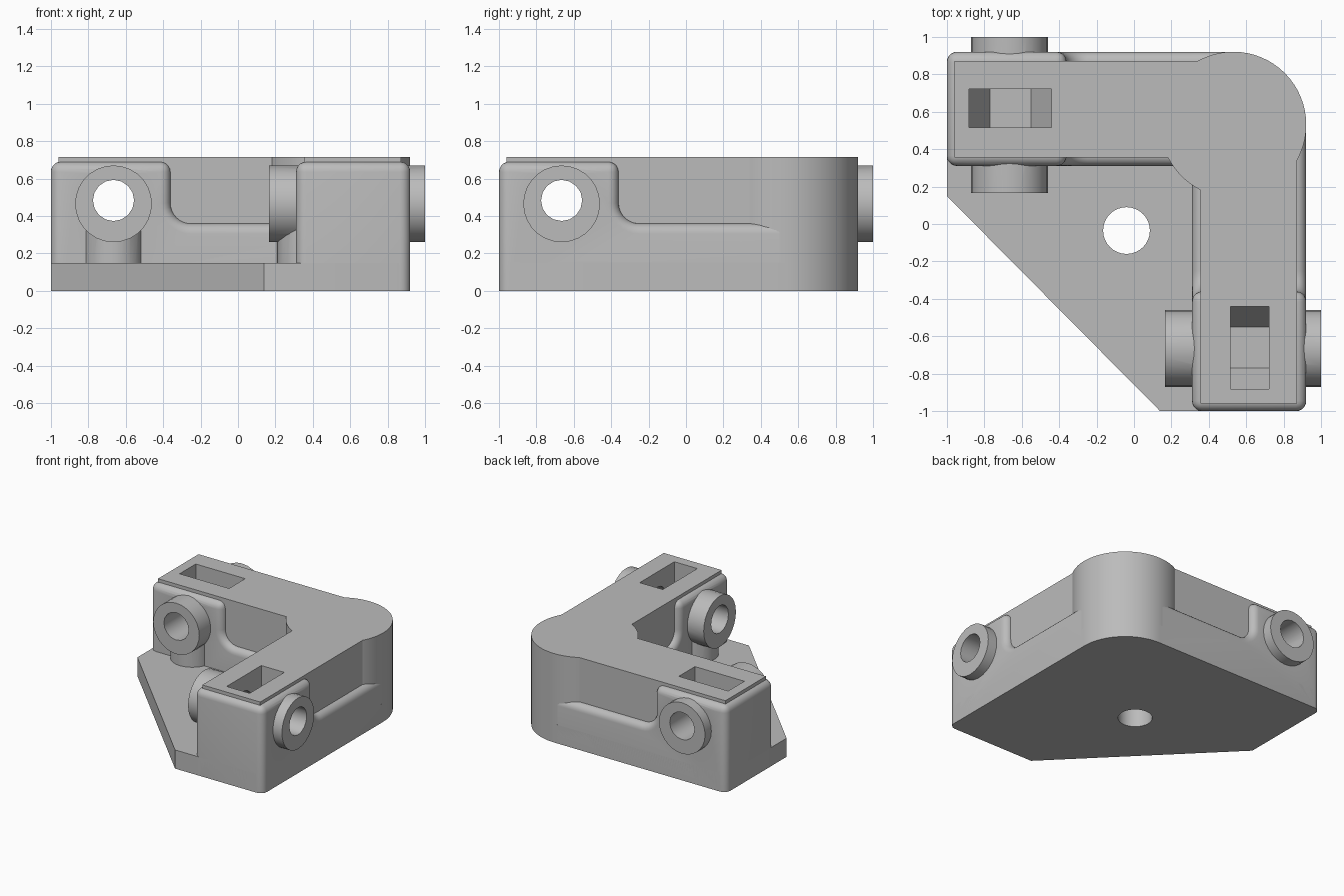
import bpy, bmesh, math
from mathutils import Matrix, Vector

if "Cube" in bpy.data.objects:
    bpy.data.objects.remove(bpy.data.objects["Cube"], do_unlink=True)

GREY = (0.5, 0.5, 0.5, 1.0)
grey = bpy.data.materials.new("plain grey")
grey.use_nodes = True
grey.diffuse_color = GREY
grey.node_tree.nodes["Principled BSDF"].inputs["Base Color"].default_value = GREY


def add_object(name, bm):
    bmesh.ops.recalc_face_normals(bm, faces=bm.faces)
    mesh = bpy.data.meshes.new(name)
    bm.to_mesh(mesh)
    bm.free()
    mesh.materials.append(grey)
    obj = bpy.data.objects.new(name, mesh)
    bpy.context.collection.objects.link(obj)
    return obj


def prism(name, points, start, end, axis="Z", radius=0, rounded=None):
    """Extrude an outline along an axis and round the chosen edges."""
    def place(p, d):
        return (p[0], p[1], d) if axis == "Z" else (p[0], d, p[1])
    bm = bmesh.new()
    low = [bm.verts.new(place(p, start)) for p in points]
    high = [bm.verts.new(place(p, end)) for p in points]
    bm.faces.new(low)
    bm.faces.new(high)
    for i in range(len(points)):
        j = (i + 1) % len(points)
        bm.faces.new((low[i], low[j], high[j], high[i]))
    bmesh.ops.recalc_face_normals(bm, faces=bm.faces)
    if radius:
        edges = [e for e in bm.edges if rounded(e)]
        bmesh.ops.bevel(bm, geom=edges, offset=radius, segments=5,
                        profile=0.5, affect="EDGES", clamp_overlap=False)
    return add_object(name, bm)


def cylinder(name, centre, radius, depth, axis="Z", sides=32):
    bm = bmesh.new()
    turn = Matrix.Rotation(math.pi / 2, 4, "X") if axis == "Y" else Matrix()
    bmesh.ops.create_cone(bm, cap_ends=True, segments=sides, radius1=radius,
                          radius2=radius, depth=depth,
                          matrix=Matrix.Translation(centre) @ turn)
    return add_object(name, bm)


def combine(obj, tool, operation):
    tool.hide_render = True
    mod = obj.modifiers.new(operation, "BOOLEAN")
    mod.operation = operation
    mod.solver = "EXACT"
    mod.object = tool
    bpy.context.view_layer.objects.active = obj
    bpy.ops.object.modifier_apply(modifier=mod.name)
    bpy.data.objects.remove(tool, do_unlink=True)


def smooth(obj):
    bpy.ops.object.select_all(action="DESELECT")
    obj.select_set(True)
    bpy.context.view_layer.objects.active = obj
    bpy.ops.object.shade_smooth_by_angle(angle=math.radians(30))


def box_outline(x0, x1, y0, y1):
    return [(x0, y0), (x1, y0), (x1, y1), (x0, y1)]


OUT, IN, TOP = 0.92, 0.31, 0.715
POST = 0.53
BOSS_X, BOSS_Z = -0.665, 0.465
HOLE_Z = 0.483

# Base plate with a cut-off corner and a mounting hole
plate = prism(
    "base_plate",
    [(-1, 0.15), (0.14, -1), (OUT, -1), (OUT, POST), (POST, OUT), (-1, OUT)],
    0, 0.15, radius=0.06,
    rounded=lambda e: (e.verts[0].co.xy - e.verts[1].co.xy).length < 0.001
    and (e.verts[0].co.xy - Vector((-1, OUT))).length
    * (e.verts[0].co.xy - Vector((OUT, -1))).length < 0.001)
combine(plate, cylinder("mounting_hole", (-0.04, -0.035, 0.1), 0.125, 0.6), "DIFFERENCE")
smooth(plate)

# Round post where the two arms meet
post = cylinder("corner_post", (POST, POST, TOP / 2), OUT - POST, TOP, sides=64)
smooth(post)

# Arm body: tall end block flowing into a low ledge
fillet = [(-0.25 + 0.11 * math.cos(a), 0.47 + 0.11 * math.sin(a))
          for a in (math.pi * (1 + i / 16) for i in range(9))]
outline = [(-1, 0), (-1, 0.69), (-0.36, 0.69)] + fillet + [(0.5, 0.36), (0.5, 0)]


def arm_edge(e):
    ends = [v.co for v in e.verts]
    on_floor = max(c.z for c in ends) < 0.01
    at_post = min(c.x for c in ends) > 0.49
    return not on_floor and not at_post and e.calc_face_angle(0) > math.radians(40)


arm = prism("back_arm", outline, IN, OUT, axis="Y", radius=0.055, rounded=arm_edge)

# Narrow raised web, cross boss and the pillar under the boss
combine(arm, prism("web", box_outline(-0.96, 0.5, 0.355, 0.87), 0.1, TOP), "UNION")
combine(arm, cylinder("pillar", (BOSS_X, 0.37, 0.25), 0.16, 0.3), "UNION")
combine(arm, cylinder("boss", (BOSS_X, 0.5825, BOSS_Z), 0.205, 0.835, "Y", 28), "UNION")

# Bolt hole and the hexagonal nut slot open at the top
combine(arm, cylinder("bolt_hole", (BOSS_X, 0.6, HOLE_Z), 0.11, 2, "Y", 16), "DIFFERENCE")
side, drop = 0.22, 0.19
nut = [(-side, 0.4), (-side, 0), (-side / 2, -drop),
       (side / 2, -drop), (side, 0), (side, 0.4)]
combine(arm, prism("nut_slot", [(x - 0.66, z + HOLE_Z) for x, z in nut],
                   0.515, 0.72, axis="Y"), "DIFFERENCE")
smooth(arm)

# Second arm: mirrored across the diagonal
left_mesh = arm.data.copy()
left_mesh.name = "left_arm"
left_mesh.transform(Matrix(((0, 1, 0, 0), (1, 0, 0, 0), (0, 0, 1, 0), (0, 0, 0, 1))))
left_mesh.flip_normals()
left_arm = bpy.data.objects.new("left_arm", left_mesh)
bpy.context.collection.objects.link(left_arm)
smooth(left_arm)
